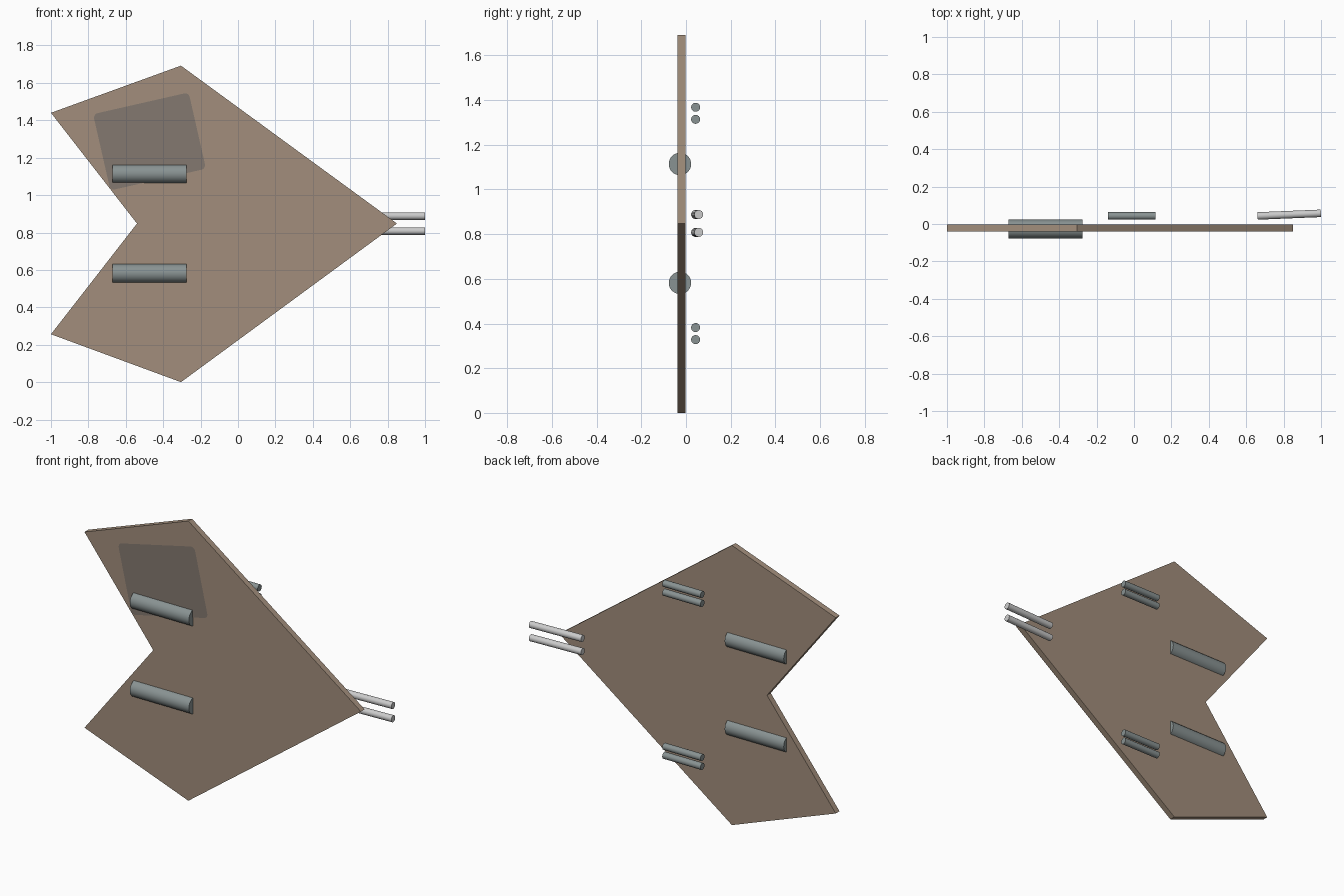
import bpy, bmesh, math
from mathutils import Vector

if "Cube" in bpy.data.objects:
    bpy.data.objects.remove(bpy.data.objects["Cube"])

MID = 0.848   # height of the mirror line


def material(name, rgb):
    m = bpy.data.materials.new(name)
    m.diffuse_color = (*rgb, 1)
    m.use_nodes = True
    m.node_tree.nodes["Principled BSDF"].inputs["Base Color"].default_value = m.diffuse_color
    return m


tan = material("tan_card", (0.36, 0.27, 0.20))
dark = material("dark_patch", (0.23, 0.19, 0.16))
steel = material("blue_grey", (0.25, 0.29, 0.29))
pale = material("pale_grey", (0.52, 0.52, 0.52))


def panel(name, pts, y, depth, mat):
    """Flat outline in the xz plane, facing -y, optionally given thickness towards +y."""
    bm = bmesh.new()
    face = bm.faces.new([bm.verts.new((x, y, z)) for x, z in pts])
    face.normal_update()
    if face.normal.y > 0:
        face.normal_flip()
    if depth:
        ext = bmesh.ops.extrude_face_region(bm, geom=[face], use_keep_orig=True)
        moved = [g for g in ext["geom"] if isinstance(g, bmesh.types.BMVert)]
        bmesh.ops.translate(bm, vec=(0, depth, 0), verts=moved)
        bmesh.ops.recalc_face_normals(bm, faces=bm.faces)
    me = bpy.data.meshes.new(name)
    bm.to_mesh(me)
    bm.free()
    ob = bpy.data.objects.new(name, me)
    bpy.context.collection.objects.link(ob)
    me.materials.append(mat)
    return ob


def rod(name, a, b, r, mat):
    """Capped cylinder between two points."""
    a, b = Vector(a), Vector(b)
    d = b - a
    bpy.ops.mesh.primitive_cylinder_add(
        vertices=32, radius=r, depth=d.length, location=(a + b) / 2,
        rotation=d.to_track_quat('Z', 'Y').to_euler())
    ob = bpy.context.object
    ob.name = name
    ob.data.materials.append(mat)
    bpy.ops.object.shade_smooth_by_angle(angle=math.radians(40))


# swept wing plate, notched at the tail
wing = [(-1, 1.44), (-0.305, 1.692), (0.85, MID), (-0.305, 0.0), (-1, 0.256), (-0.54, MID)]
panel("wing_plate", wing, -0.039, 0.036, tan)

# tilted rounded patch on the upper front
w, h, r, tilt = 0.262, 0.209, 0.025, math.radians(12.8)
patch = []
for sx, sz, start in ((1, 1, 0), (-1, 1, 90), (-1, -1, 180), (1, -1, 270)):
    for i in range(6):
        t = math.radians(start + i * 18)
        u = sx * (w - r) + r * math.cos(t)
        v = sz * (h - r) + r * math.sin(t)
        patch.append((-0.473 + u * math.cos(tilt) - v * math.sin(tilt),
                      1.287 + u * math.sin(tilt) + v * math.cos(tilt)))
panel("patch", patch, -0.0415, 0, dark)

# mirrored engines through the plate and paired barrels behind it
for side, s in (("upper", 1), ("lower", -1)):
    z = MID + s * 0.266
    rod(side + "_engine", (-0.67, -0.027, z), (-0.275, -0.027, z), 0.05, steel)
    for k, off in enumerate((0.466, 0.52)):
        z = MID + s * off
        rod(f"{side}_barrel_{k + 1}", (-0.14, 0.043, z), (0.115, 0.043, z), 0.02, steel)
    # nose rods, angled slightly away from the plate
    z = MID + s * 0.04
    rod(side + "_nose_rod", (0.661, 0.043, z), (0.999, 0.057, z), 0.02, pale)
